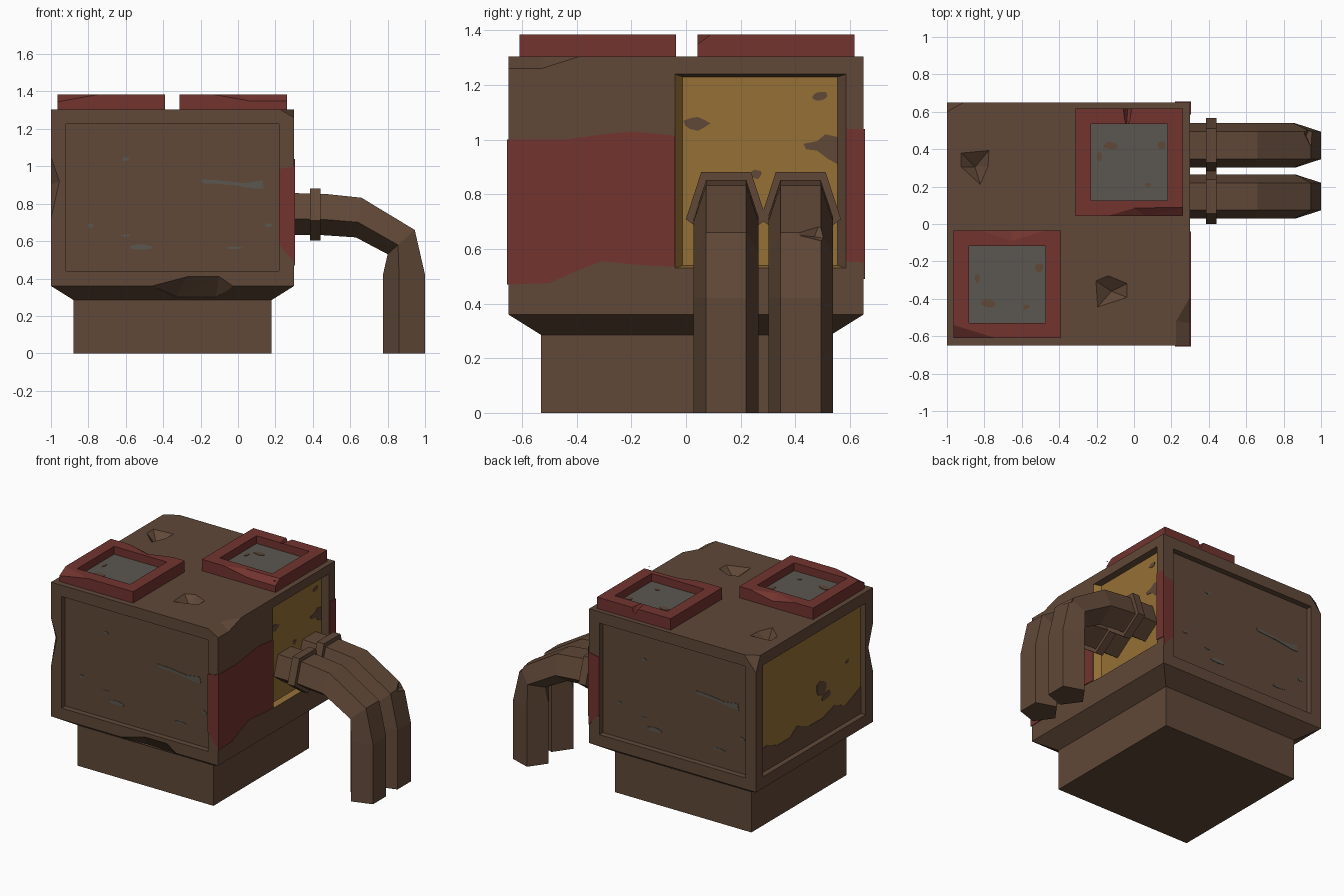
import bpy, bmesh, math, random
from mathutils import Vector

if "Cube" in bpy.data.objects:
    bpy.data.objects.remove(bpy.data.objects["Cube"])

random.seed(4)


def material(name, r, g, b):
    m = bpy.data.materials.new(name)
    m.diffuse_color = (r, g, b, 1)
    m.use_nodes = True
    m.node_tree.nodes["Principled BSDF"].inputs["Base Color"].default_value = m.diffuse_color
    return m


BROWN = material("rusty brown", .118, .065, .039)
RED = material("faded red", .168, .034, .028)
YELLOW = material("dull yellow", .305, .162, .036)
GREY = material("worn grey", .104, .094, .080)


def finish(name, bm, *mats):
    bmesh.ops.recalc_face_normals(bm, faces=bm.faces)
    me = bpy.data.meshes.new(name)
    bm.to_mesh(me)
    bm.free()
    for m in mats:
        me.materials.append(m)
    ob = bpy.data.objects.new(name, me)
    bpy.context.collection.objects.link(ob)
    return ob


def hull(name, pts, *mats):
    """Convex solid around a few points."""
    bm = bmesh.new()
    for p in pts:
        bm.verts.new(p)
    res = bmesh.ops.convex_hull(bm, input=bm.verts)
    junk = {v for v in res["geom_interior"] if isinstance(v, bmesh.types.BMVert)}
    bmesh.ops.delete(bm, geom=list(junk), context='VERTS')
    bmesh.ops.dissolve_limit(bm, angle_limit=.01, verts=bm.verts, edges=bm.edges)
    return finish(name, bm, *mats)


def box_pts(x0, x1, y0, y1, z0, z1):
    return [(x, y, z) for x in (x0, x1) for y in (y0, y1) for z in (z0, z1)]


def carve(ob, *cuts):
    """Subtract convex cutters, given as point lists, from an object."""
    for pts in cuts:
        cutter = hull("cutter", pts)
        mod = ob.modifiers.new("cut", 'BOOLEAN')
        mod.operation, mod.solver, mod.object = 'DIFFERENCE', 'EXACT', cutter
        bpy.context.view_layer.objects.active = ob
        bpy.ops.object.modifier_apply(modifier=mod.name)
        bpy.data.objects.remove(cutter)


def plates(name, polys, place, normal, mat, thick=.005):
    """Thin painted patches: 2D outlines placed on a plane."""
    bm = bmesh.new()
    for poly in polys:
        f = bm.faces.new([bm.verts.new(place(u, v)) for u, v in poly])
        ext = bmesh.ops.extrude_face_region(bm, geom=[f], use_keep_orig=True)["geom"]
        bmesh.ops.translate(bm, vec=Vector(normal) * thick,
                            verts=[g for g in ext if isinstance(g, bmesh.types.BMVert)])
    return finish(name, bm, mat)


def blob(u, v, ru, rv, n=9):
    out = []
    for i in range(n):
        a, k = math.tau * i / n, random.uniform(.7, 1.1)
        out.append((u + ru * k * math.cos(a), v + rv * k * math.sin(a)))
    return out


# Body with sloped underside, and base
body = hull("body", box_pts(-1, .3, -.65, .65, .36, 1.305) +
            [(x, y, .285) for x in (-.88, .18) for y in (-.53, .53)], BROWN, YELLOW)
hull("base", box_pts(-.88, .18, -.53, .53, 0, .285), BROWN)

# Recessed panels on the four sides
carve(body, box_pts(-.92, .22, -.75, -.61, .44, 1.225),
      box_pts(-.92, .22, .61, .75, .44, 1.225),
      box_pts(-1.1, -.96, -.57, .57, .44, 1.225),
      [(.3, y, z) for y in (-.04, .585) for z in (.53, 1.24)] +
      [(.26, y, z) for y in (-.012, .555) for z in (.54, 1.23)] +
      [(.4, y, z) for y in (-.04, .585) for z in (.53, 1.24)])

# Pits in the roof
for rim, apex in (([(-.93, .385), (-.77, .4), (-.775, .31), (-.82, .205), (-.93, .305)], (-.85, .305)),
                  ([(-.21, -.3), (-.14, -.27), (-.03, -.315), (-.03, -.395), (-.2, -.45)], (-.12, -.36))):
    carve(body, [(x, y, 1.31) for x, y in rim] + [(*apex, 1.24)])

# Chipped corners and edges of the body
carve(body,
      [(.3, -.39, 1.305), (.225, -.52, 1.305), (.225, -.65, 1.305), (.3, -.53, 1.26), (.3, -.65, 1.26),
       (.34, -.39, 1.34), (.34, -.69, 1.34), (.225, -.69, 1.34), (.34, -.69, 1.24), (.34, -.5, 1.25)],
      [(-.91, .65, 1.305), (-1, .6, 1.305), (-1, .65, 1.2), (-1.1, .75, 1.4)],
      [(-1, -.65, 1.05), (-1, -.65, .72), (-.955, -.65, .92), (-1, -.6, .9),
       (-1.06, -.71, 1.1), (-1.06, -.71, .67)],
      [(-.46, -.65, .36), (-.27, -.65, .41), (-.1, -.65, .41), (-.02, -.65, .355),
       (-.12, -.545, .3), (-.33, -.545, .305), (-.46, -.75, .33), (-.02, -.75, .33),
       (-.27, -.75, .41), (-.1, -.75, .41), (-.12, -.7, .25), (-.33, -.7, .25)])

# Yellow backs of the left and right recesses
for f in body.data.polygons:
    c, n = f.center, f.normal
    right = .2 < c.x < .296 and -.05 < c.y < .6 and .52 < c.z < 1.25 and n.z > -.5 and n.y > -.5
    left = -.965 < c.x < -.955 and n.x < -.95
    f.material_index = 1 if right or left else 0

# Red band around the right side
plates("red_band_side", [
    [(-.655, .47), (-.5, .475), (-.4, .52), (-.31, .555), (-.15, .54), (-.04, .535), (-.04, 1.015),
     (-.2, 1.03), (-.3, 1.02), (-.45, 1), (-.655, 1)],
    [(.585, .555), (.655, .55), (.655, 1.04), (.585, 1.04)]],
    lambda u, v: (.3, u, v), (1, 0, 0), RED)
for name, s in (("front", -1), ("back", 1)):
    plates("red_band_" + name, [[(.22, .58), (.3, .49), (.3, 1), (.22, .985)]],
           lambda u, v: (u, s * .65, v), (0, s, 0), RED)

# Grey scrapes on the front panel, turned half round for the back
scrapes = [[(-.2, .93), (-.1, .925), (.03, .91), (.13, .925), (.14, .88), (.09, .88), (-.03, .9), (-.19, .91)],
           blob(-.52, .57, .075, .016), blob(-.79, .685, .02, .012), blob(.165, .685, .02, .012),
           blob(-.6, 1.04, .02, .012), blob(-.02, .563, .05, .007), blob(-.6, .63, .03, .007)]
plates("front_scrapes", scrapes, lambda u, v: (u, -.61, v), (0, -1, 0), GREY, .003)
plates("back_scrapes", scrapes, lambda u, v: (-.7 - u, .61, v), (0, 1, 0), GREY, .003)

# Brown stains on the yellow panels
plates("right_panel_stains", [
    blob(.035, 1.06, .05, .028), blob(.49, 1.16, .03, .02), blob(.26, .875, .022, .018),
    [(.43, .985), (.48, .995), (.51, 1.02), (.555, 1.01), (.555, .91), (.52, .93), (.48, .96), (.44, .965)]],
    lambda u, v: (.26, u, v), (1, 0, 0), BROWN, .003)
plates("left_panel_stains", [
    [(.57, .44), (.57, .6), (.47, .615), (.36, .57), (.22, .57), (.14, .62), (0, .57), (-.15, .57),
     (-.28, .61), (-.4, .56), (-.5, .6), (-.57, .63), (-.57, .44)],
    blob(-.13, .78, .06, .06), blob(-.19, .71, .06, .03), blob(-.42, .86, .02, .015)],
    lambda u, v: (-.96, u, v), (-1, 0, 0), BROWN, .003)

# Roof hatches: red frame, sunken grey pane, dirt specks
frames = []
for i, (cx, cy) in enumerate(((-.025, .33), (-.677, -.323)), 1):
    fr = hull(f"hatch_frame_{i}", box_pts(cx - .287, cx + .287, cy - .287, cy + .287, 1.3, 1.385), RED)
    carve(fr, box_pts(cx - .205, cx + .205, cy - .205, cy + .205, 1.2, 1.5))
    frames.append(fr)
    hull(f"hatch_pane_{i}", box_pts(cx - .205, cx + .205, cy - .205, cy + .205, 1.295, 1.33), GREY)
    plates(f"hatch_dirt_{i}", [blob(cx - .1, cy - .1 + .19 * (i == 1), .04, .025), blob(cx + .17, cy + .09, .025, .025),
                               blob(cx + .1, cy - .12, .02, .014), blob(cx - .16, cy + .03, .015, .025)],
           lambda u, v: (u, v, 1.33), (0, 0, 1), BROWN, .003)

# Chips in the hatch frames
carve(frames[0],
      [(-.14, .043, 1.385), (0, .085, 1.385), (.3, .09, 1.385), (.06, .043, 1.35), (.3, .043, 1.35),
       (-.14, 0, 1.42), (.3, 0, 1.33), (.06, 0, 1.33), (.3, .09, 1.42), (0, .085, 1.42)],
      [(-.07, .65, 1.4), (0, .65, 1.4), (-.03, .65, 1.33), (-.04, .53, 1.38), (-.055, .53, 1.4), (-.02, .53, 1.4)])
carve(frames[1],
      [(-.964, -.54, 1.385), (-.74, -.61, 1.385), (-.964, -.61, 1.345), (-1.05, -.7, 1.45)],
      [(-.82, -.036, 1.385), (-.65, -.09, 1.385), (-.48, -.036, 1.385), (-.65, -.036, 1.35), (-.65, .05, 1.42)])


def pentagon_tube(name, cy, rings, radius):
    """Five-sided tube; each ring is an outer and an inner (x, z) point."""
    bm = bmesh.new()
    loops = []
    for outer, inner in rings:
        o, t = Vector(outer), Vector(inner)
        loop = []
        for k in range(5):
            a = math.tau * k / 5
            p = t.lerp(o, (1 - math.cos(a)) / 1.809)
            loop.append(bm.verts.new((p.x, cy + radius * math.sin(a), p.y)))
        loops.append(loop)
    for a, b in zip(loops, loops[1:]):
        for k in range(5):
            j = (k + 1) % 5
            bm.faces.new((a[k], a[j], b[j], b[k]))
    bm.faces.new(loops[0])
    bm.faces.new(loops[-1])
    return finish(name, bm, BROWN)


# Two bent exhaust pipes with collars
path = [((.25, .858), (.25, .632)), ((.47, .852), (.45, .632)), ((.66, .832), (.63, .62)),
        ((.945, .66), (.8, .53)), ((1, .42), (.775, .42)), ((1, 0), (.775, 0))]
for i, cy in enumerate((.147, .42), 1):
    pipe = pentagon_tube(f"exhaust_pipe_{i}", cy, path, .125)
    pentagon_tube(f"pipe_collar_{i}", cy, [((x, .882), (x, .602)) for x in (.385, .44)], .155)

# Dent on the bend of the rear pipe
carve(pipe, [(1.0, .3, .66), (.9, .5, .72), (1.0, .56, .6), (.95, .56, .63), (.92, .47, .645), (1.1, .45, .68)])
